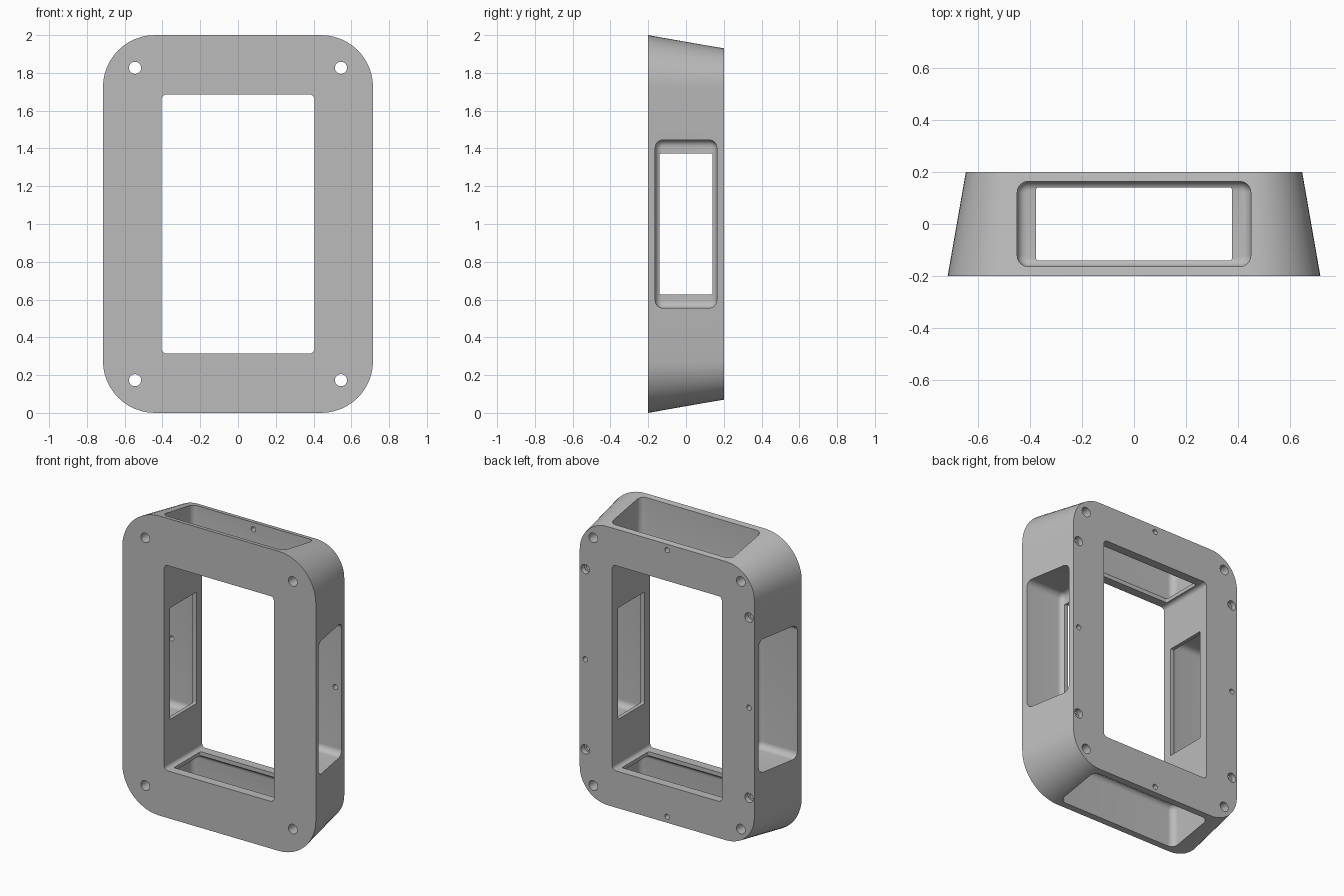
import bpy, bmesh, math

cube = bpy.data.objects.get("Cube")
if cube:
    bpy.data.objects.remove(cube, do_unlink=True)

# Single plain grey material
grey = bpy.data.materials.new("plain_grey")
grey.use_nodes = True
colour = (0.5, 0.5, 0.5, 1)
grey.diffuse_color = colour
grey.node_tree.nodes["Principled BSDF"].inputs["Base Color"].default_value = colour


def outline(hu, hv, r, steps=12):
    """Rounded rectangle points, counter-clockwise."""
    pts = []
    for k, (su, sv) in enumerate([(1, 1), (-1, 1), (-1, -1), (1, -1)]):
        for i in range(steps + 1):
            a = (k + i / steps) * math.pi / 2
            pts.append((su * (hu - r) + r * math.cos(a), sv * (hv - r) + r * math.sin(a)))
    return pts


def loft(name, rings, place):
    """Skin rounded rectangles (half_u, half_v, radius, w), capped at both ends."""
    bm = bmesh.new()
    loops = [[bm.verts.new(place(u, v, w)) for u, v in outline(hu, hv, r)]
             for hu, hv, r, w in rings]
    n = len(loops[0])
    for a, b in zip(loops, loops[1:]):
        for i in range(n):
            j = (i + 1) % n
            bm.faces.new((a[i], a[j], b[j], b[i]))
    bm.faces.new(loops[0])
    bm.faces.new(loops[-1])
    bmesh.ops.remove_doubles(bm, verts=bm.verts[:], dist=0.00001)
    bmesh.ops.recalc_face_normals(bm, faces=bm.faces[:])
    mesh = bpy.data.meshes.new(name)
    bm.to_mesh(mesh)
    bm.free()
    mesh.materials.append(grey)
    obj = bpy.data.objects.new(name, mesh)
    bpy.context.collection.objects.link(obj)
    return obj


def upright(x=0, z=1):
    return lambda u, v, w: (x + u, w, z + v)


cutters = []


def drill(x, z, r, start, end):
    cutters.append(loft("hole_cutter", [(r, r, r, start), (r, r, r, end)], upright(x, z)))


def pocket(half_length, lip, wall, place):
    """Filleted recess from outside, with a smaller window through its floor."""
    fillet, depth, floor = 0.035, 0.5, wall + lip
    rings = []
    for i in range(7):
        a = i / 6 * math.pi / 2
        inset = fillet * (1 - math.sin(a))
        rings.append((0.163 - inset, half_length - inset, 0.042 - inset,
                      floor + fillet * (1 - math.cos(a))))
    rings.append((0.163, half_length, 0.042, wall + depth))
    cutters.append(loft("pocket_cutter", rings, place))
    window = (0.14, half_length - 0.073, 0.006)
    cutters.append(loft("window_cutter", [(*window, wall - 0.1), (*window, floor + 0.06)], place))


# Tapered body
frame = loft("frame_body", [(0.715, 1, 0.275, -0.2), (0.645, 0.93, 0.205, 0.2)], upright())

# Main opening
cutters.append(loft("opening_cutter", [(0.405, 0.685, 0.025, -0.3), (0.405, 0.685, 0.025, 0.3)],
                    upright()))

for s in (-1, 1):
    # Recesses in the sides, top and bottom
    pocket(0.445, 0.025, 0.405, lambda u, v, w, s=s: (s * w, u, 1 + v))
    pocket(0.448, 0.025, 0.685, lambda u, v, w, s=s: (v, u, 1 + s * w))
    # Small holes from the back into the recesses
    drill(s * 0.605, 1, 0.017, 0.1, 0.3)
    drill(0, 1 + s * 0.89, 0.017, 0.1, 0.3)
    for t in (-1, 1):
        # Corner through holes and stepped blind holes in the back
        drill(s * 0.545, 1 + t * 0.827, 0.032, -0.3, 0.3)
        drill(s * 0.605, 1 + t * 0.602, 0.031, 0.165, 0.3)
        drill(s * 0.605, 1 + t * 0.602, 0.017, 0.03, 0.18)

# Cut everything out of the body
bpy.ops.object.select_all(action="DESELECT")
bpy.context.view_layer.objects.active = frame
frame.select_set(True)
for cutter in cutters:
    cutter.hide_render = True
    mod = frame.modifiers.new("cut", "BOOLEAN")
    mod.operation = "DIFFERENCE"
    mod.solver = "EXACT"
    mod.object = cutter
    bpy.ops.object.modifier_apply(modifier=mod.name)
for cutter in cutters:
    bpy.data.objects.remove(cutter, do_unlink=True)

bpy.ops.object.shade_smooth_by_angle(angle=math.radians(30))
